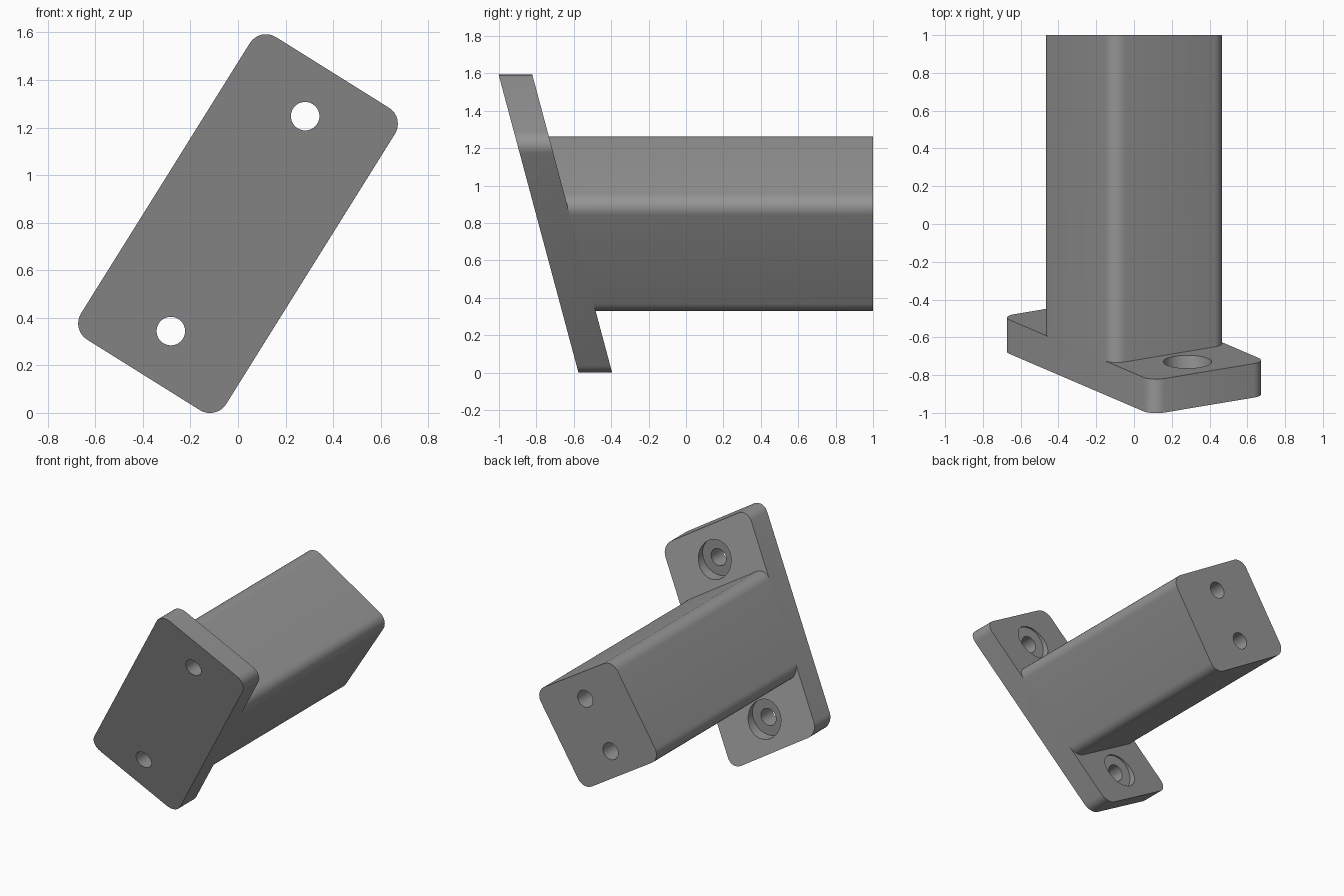
import bpy
import bmesh
import math
from mathutils import Vector

cube = bpy.data.objects.get("Cube")
if cube:
    bpy.data.objects.remove(cube, do_unlink=True)

TILT = math.radians(32)       # roll of the bracket about its long axis
RAKE = math.tan(math.radians(15))  # lean of the plate
MID_Z = 0.796
U = Vector((math.sin(TILT), 0, math.cos(TILT)))   # along the plate
V = Vector((math.cos(TILT), 0, -math.sin(TILT)))  # across the plate
HALF_W, PLATE_HALF, RADIUS, THICK = 0.36, 0.75, 0.08, 0.18

grey = bpy.data.materials.new("plain grey")
grey.use_nodes = True
grey.diffuse_color = (0.3, 0.3, 0.3, 1)
grey.node_tree.nodes["Principled BSDF"].inputs["Base Color"].default_value = (0.3, 0.3, 0.3, 1)


def plate_front(z):
    return -0.575 - RAKE * z


def plate_back(z):
    return plate_front(z) + THICK


def along(p):
    """Point on the centre line of the plate, at distance p from the middle."""
    return Vector((0, 0, MID_Z)) + U * p


def rounded_prism(name, half_len, front, back, steps=8):
    """Rounded rectangle swept along y between two end surfaces."""
    outline = []
    for i, (sv, su) in enumerate(((1, 1), (-1, 1), (-1, -1), (1, -1))):
        for k in range(steps + 1):
            a = math.pi / 2 * (i + k / steps)
            across = sv * (HALF_W - RADIUS) + RADIUS * math.cos(a)
            up = su * (half_len - RADIUS) + RADIUS * math.sin(a)
            outline.append(along(up) + V * across)
    bm = bmesh.new()
    rings = [[bm.verts.new((p.x, end(p.z), p.z)) for p in outline] for end in (front, back)]
    n = len(outline)
    for i in range(n):
        j = (i + 1) % n
        bm.faces.new((rings[0][i], rings[0][j], rings[1][j], rings[1][i]))
    for ring in rings:
        bm.faces.new(ring)
    bmesh.ops.recalc_face_normals(bm, faces=bm.faces)
    mesh = bpy.data.meshes.new(name)
    bm.to_mesh(mesh)
    bm.free()
    mesh.materials.append(grey)
    obj = bpy.data.objects.new(name, mesh)
    bpy.context.collection.objects.link(obj)
    return obj


def drill(obj, p, radius, y0, y1):
    """Cut a round hole along y through a point on the centre line."""
    c = along(p)
    bpy.ops.mesh.primitive_cylinder_add(
        vertices=40, radius=radius, depth=y1 - y0,
        location=(c.x, (y0 + y1) / 2, c.z), rotation=(math.pi / 2, 0, 0))
    cutter = bpy.context.object
    cutter.hide_render = True
    cutter.data.materials.append(grey)
    mod = obj.modifiers.new("hole", "BOOLEAN")
    mod.operation, mod.solver, mod.object = "DIFFERENCE", "EXACT", cutter
    bpy.context.view_layer.objects.active = obj
    bpy.ops.object.modifier_apply(modifier=mod.name)
    bpy.data.objects.remove(cutter, do_unlink=True)


# Leaning base plate with counterbored screw holes
plate = rounded_prism("base_plate", PLATE_HALF, plate_front, plate_back)
for p in (-0.533, 0.533):
    seat = plate_back(along(p).z) - 0.045
    drill(plate, p, 0.06, seat - 0.5, seat + 0.3)
    drill(plate, p, 0.128, seat, seat + 0.3)

# Square arm with two blind holes in its end
arm = rounded_prism("arm", HALF_W, plate_back, lambda z: 1.0)
for p in (-0.19, 0.19):
    drill(arm, p, 0.06, 0.6, 1.1)

# Smooth the rounded corners and bores, keep the other edges sharp
for obj in (plate, arm):
    bpy.ops.object.select_all(action="DESELECT")
    obj.select_set(True)
    bpy.context.view_layer.objects.active = obj
    bpy.ops.object.shade_smooth_by_angle(angle=math.radians(30))
